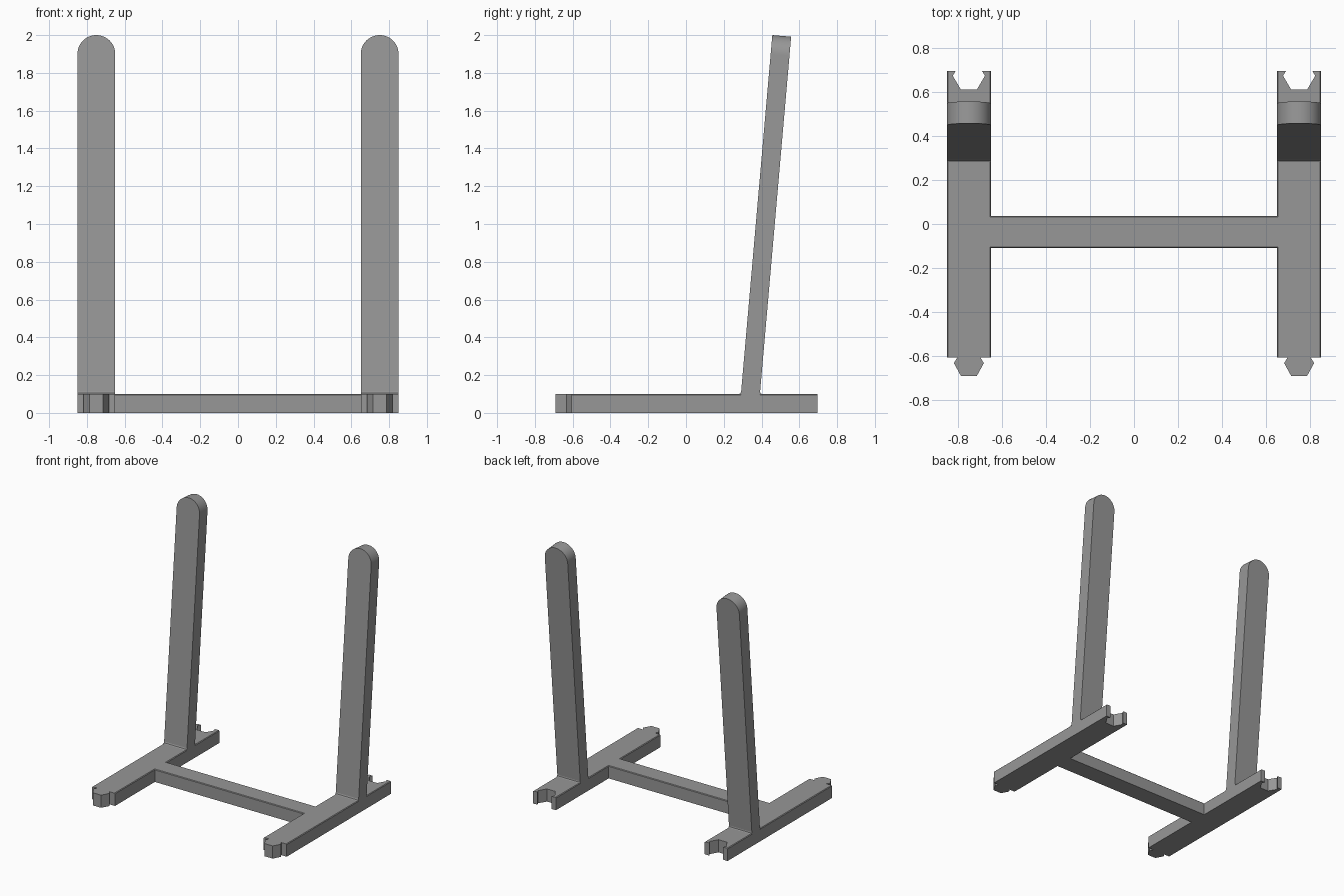
import bpy, bmesh, math
from mathutils import Vector

if "Cube" in bpy.data.objects:
    bpy.data.objects.remove(bpy.data.objects["Cube"])

H = 0.10                 # base thickness
XC, HW = 0.75, 0.10      # foot centre and half width
LEAN = math.radians(5)   # backward lean of the posts

grey = bpy.data.materials.new("mid grey")
grey.diffuse_color = (0.31, 0.31, 0.31, 1)
grey.use_nodes = True
grey.node_tree.nodes["Principled BSDF"].inputs["Base Color"].default_value = grey.diffuse_color


def prism(name, points, offset):
    """Extrude a closed planar outline by an offset vector."""
    bm = bmesh.new()
    face = bm.faces.new([bm.verts.new(p) for p in points])
    ext = bmesh.ops.extrude_face_region(bm, geom=[face])
    verts = [g for g in ext["geom"] if isinstance(g, bmesh.types.BMVert)]
    bmesh.ops.translate(bm, verts=verts, vec=offset)
    bmesh.ops.recalc_face_normals(bm, faces=bm.faces)
    return finish(name, bm)


def finish(name, bm):
    mesh = bpy.data.meshes.new(name)
    bm.to_mesh(mesh)
    bm.free()
    mesh.materials.append(grey)
    obj = bpy.data.objects.new(name, mesh)
    bpy.context.collection.objects.link(obj)
    return obj


# H-shaped base: right half outline from the bar front to the bar back
tab = [(-0.053, -0.607), (-0.068, -0.632), (-0.036, -0.69),
       (0.036, -0.69), (0.068, -0.632), (0.053, -0.607)]
socket = [(0.06, 0.695), (0.073, 0.673), (0.037, 0.612),
          (-0.037, 0.612), (-0.073, 0.673), (-0.06, 0.695)]
half = [(XC - HW, -0.11), (XC - HW, -0.607)]
half += [(XC + x, y) for x, y in tab]
half += [(XC + HW, -0.607), (XC + HW, 0.695)]
half += [(XC + x, y) for x, y in socket]
half += [(XC - HW, 0.695), (XC - HW, 0.037)]
outline = half + [(-x, y) for x, y in reversed(half)]
base = prism("base_frame", [(x, y, 0) for x, y in outline], (0, 0, H))

# soften the long top edges of the base
bm = bmesh.new()
bm.from_mesh(base.data)
edges = []
for e in bm.edges:
    a, b = (v.co for v in e.verts)
    if min(a.z, b.z) > H - 1e-4 and e.calc_length() > 0.3:
        edges.append(e)
bmesh.ops.bevel(bm, geom=edges, offset=0.005, segments=1, affect='EDGES')
bm.to_mesh(base.data)
bm.free()

# leaning posts with rounded tops
up = Vector((0, math.sin(LEAN), math.cos(LEAN)))
back = Vector((0, math.cos(LEAN), -math.sin(LEAN)))
tip = Vector((0, 0.457, 2.0))
for side, sx in (("left", -1), ("right", 1)):
    top = tip + Vector((sx * XC, 0, 0)) - up * HW
    pts = []
    for i in range(25):
        t = math.pi * i / 24
        pts.append(top + Vector((HW * math.cos(t), 0, 0)) + up * HW * math.sin(t))
    drop = (top.z - (H - 0.01)) / up.z
    pts += [top + Vector((-HW, 0, 0)) - up * drop,
            top + Vector((HW, 0, 0)) - up * drop]
    post = prism(side + "_post", pts, back * 0.10)
    # level the foot of the post with the base
    for v in post.data.vertices:
        if v.co.z < 0.3:
            k = (v.co.z - (H - 0.01)) / up.z
            v.co = v.co - up * k
    post.data.update()
    bpy.ops.object.select_all(action='DESELECT')
    post.select_set(True)
    bpy.context.view_layer.objects.active = post
    bpy.ops.object.shade_smooth_by_angle(angle=math.radians(30))

    # small fillets where the post meets the base
    x0 = sx * XC - HW
    for label, y, d in (("front", 0.291, -1), ("back", 0.391, 1)):
        s = math.tan(LEAN) * 0.014
        prof = [(y, H - 0.003), (y + d * 0.010, H - 0.003), (y + d * 0.010, H),
                (y + d * 0.003, H + 0.004), (y + s, H + 0.014)]
        prism(f"{side}_{label}_fillet", [(x0, a, z) for a, z in prof],
              (2 * HW, 0, 0))
